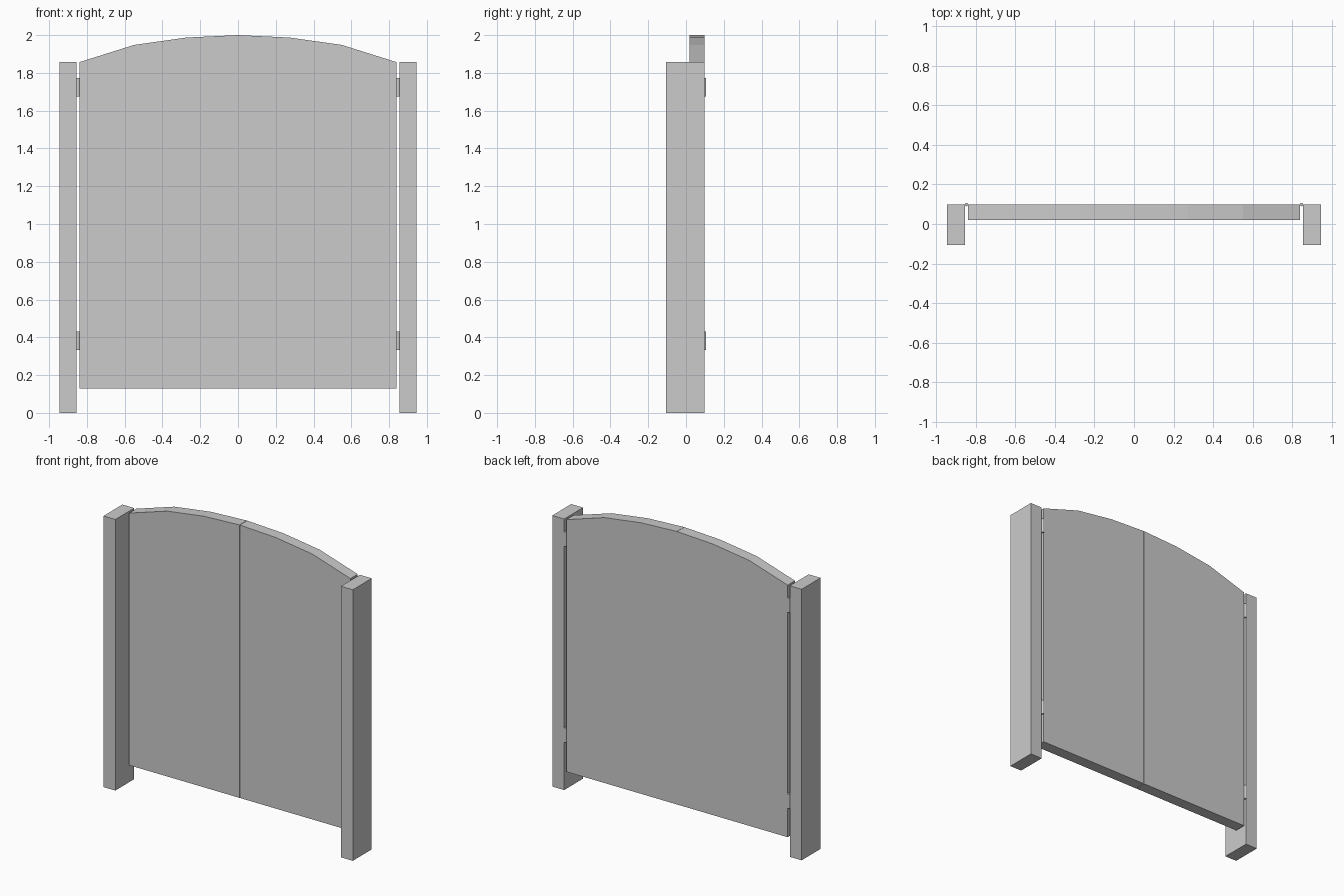
import bpy, bmesh
from mathutils import Matrix

if "Cube" in bpy.data.objects:
    bpy.data.objects.remove(bpy.data.objects["Cube"])

BACK = 0.098            # shared rear plane of posts and leaves


def finish(name, bm):
    """Turn a bmesh into an object mirrored across x = 0."""
    bmesh.ops.recalc_face_normals(bm, faces=bm.faces)
    mesh = bpy.data.meshes.new(name)
    bm.to_mesh(mesh)
    bm.free()
    obj = bpy.data.objects.new(name, mesh)
    bpy.context.collection.objects.link(obj)
    mirror = obj.modifiers.new("Mirror", 'MIRROR')
    mirror.use_mirror_merge = False
    return obj


def extrude_profile(name, profile, y0, y1):
    """Extrude an x/z outline along y."""
    bm = bmesh.new()
    face = bm.faces.new([bm.verts.new((x, y0, z)) for x, z in profile])
    ext = bmesh.ops.extrude_face_region(bm, geom=[face])["geom"]
    verts = [v for v in ext if isinstance(v, bmesh.types.BMVert)]
    bmesh.ops.translate(bm, verts=verts, vec=(0, y1 - y0, 0))
    return finish(name, bm)


# Square-cut side posts
extrude_profile("gate_posts",
                [(0.855, 0), (0.945, 0), (0.945, 1.857), (0.855, 1.857)],
                -0.107, BACK)

# Pair of leaves with a faceted arched top and a hairline centre seam
extrude_profile("gate_leaves",
                [(0.001, 0.13), (0.839, 0.13), (0.839, 1.857),
                 (0.55, 1.948), (0.273, 1.987), (0.001, 2.0)],
                0.019, BACK)

# Hinge barrels in the gap between post and leaf
for label, z in (("lower", 0.381), ("upper", 1.724)):
    bm = bmesh.new()
    bmesh.ops.create_cone(bm, cap_ends=True, segments=12,
                          radius1=0.0085, radius2=0.0085, depth=0.098,
                          matrix=Matrix.Translation((0.847, BACK, z)))
    finish(label + "_hinges", bm)
